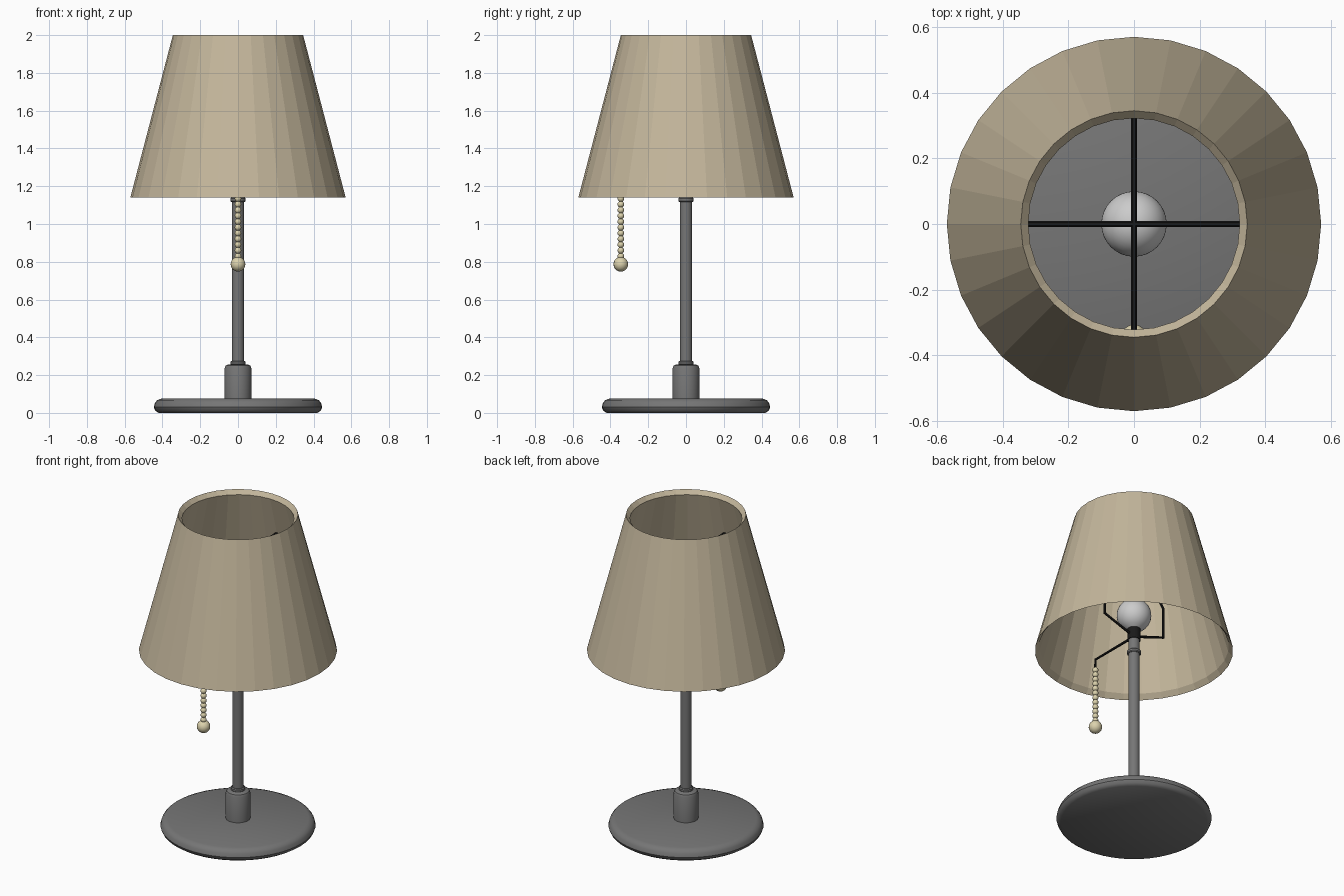
import bpy, bmesh, math

if "Cube" in bpy.data.objects:
    bpy.data.objects.remove(bpy.data.objects["Cube"])


def material(name, rgb):
    m = bpy.data.materials.new(name)
    m.diffuse_color = (*rgb, 1)
    m.use_nodes = True
    m.node_tree.nodes["Principled BSDF"].inputs["Base Color"].default_value = m.diffuse_color
    return m


TAN = material("fabric_tan", (0.55, 0.47, 0.33))
DARK = material("dark_metal", (0.18, 0.18, 0.18))
BLACK = material("black_wire", (0.01, 0.01, 0.01))
BEAD = material("pale_brass", (0.72, 0.65, 0.42))


def finish(ob, mat, smooth):
    if mat:
        ob.data.materials.append(mat)
    if smooth:
        bpy.ops.object.select_all(action='DESELECT')
        ob.select_set(True)
        bpy.context.view_layer.objects.active = ob
        bpy.ops.object.shade_smooth_by_angle(angle=math.radians(35))
    return ob


def add_mesh(name, bm, mat=None, smooth=True):
    bmesh.ops.recalc_face_normals(bm, faces=bm.faces)
    me = bpy.data.meshes.new(name)
    bm.to_mesh(me)
    bm.free()
    ob = bpy.data.objects.new(name, me)
    bpy.context.collection.objects.link(ob)
    return finish(ob, mat, smooth)


def lathe(name, profile, sides, mat=None, smooth=True, closed=False):
    """Spin (radius, z) points around the z axis."""
    bm = bmesh.new()
    pts = list(profile) + ([profile[0]] if closed else [])
    rings = [[bm.verts.new((r * math.cos(math.tau * i / sides),
                            r * math.sin(math.tau * i / sides), z))
              for i in range(sides)] for r, z in pts]
    for a, b in zip(rings, rings[1:]):
        for i in range(sides):
            j = (i + 1) % sides
            bm.faces.new((a[i], a[j], b[j], b[i]))
    bmesh.ops.remove_doubles(bm, verts=bm.verts, dist=1e-5)
    return add_mesh(name, bm, mat, smooth)


def wire(name, points, radius=0.008):
    cu = bpy.data.curves.new(name, 'CURVE')
    cu.dimensions = '3D'
    cu.bevel_depth = radius
    cu.bevel_resolution = 1
    cu.use_fill_caps = True
    sp = cu.splines.new('POLY')
    sp.points.add(len(points) - 1)
    for p, co in zip(sp.points, points):
        p.co = (*co, 1)
    ob = bpy.data.objects.new(name, cu)
    bpy.context.collection.objects.link(ob)
    bpy.ops.object.select_all(action='DESELECT')
    ob.select_set(True)
    bpy.context.view_layer.objects.active = ob
    bpy.ops.object.convert(target='MESH')
    return finish(bpy.context.object, BLACK, True)


# Faceted shade: thin wall with rims sloping inward
lathe("shade", [(0.57, 1.14), (0.345, 2.0), (0.322, 1.975), (0.545, 1.17)],
      32, TAN, smooth=False, closed=True)

# Base disc with rounded edge
lathe("base", [(0, 0), (0.42, 0), (0.438, 0.012), (0.446, 0.03), (0.44, 0.052),
               (0.428, 0.067), (0.405, 0.076), (0, 0.076)], 48, DARK)

# Sleeve, pole and its collars
lathe("sleeve", [(0, 0.07), (0.071, 0.07), (0.071, 0.237), (0.065, 0.25),
                 (0.052, 0.257), (0, 0.257)], 32, DARK)
lathe("pole", [(0, 0.25), (0.033, 0.25), (0.033, 1.215), (0, 1.215)], 32, DARK)
for name, z in (("lower_collar", 0.264), ("upper_collar", 1.128)):
    lathe(name, [(0, z - 0.011), (0.036, z - 0.011), (0.041, z - 0.006),
                 (0.041, z + 0.006), (0.036, z + 0.011), (0, z + 0.011)], 32, DARK)

# Socket and bulb
lathe("socket", [(0, 1.21), (0.038, 1.21), (0.038, 1.295), (0, 1.295)], 24, BLACK)
bulb = [(0, 1.28), (0.035, 1.28)]
bulb += [(0.1 * math.sin(math.radians(a)), 1.375 - 0.1 * math.cos(math.radians(a)))
         for a in range(25, 181, 12)]
bulb.append((0, 1.475))
lathe("bulb", bulb, 32)

# Wire frame: harp arms around the bulb, cross bars holding the shade
for side, s in (("right", 1), ("left", -1)):
    wire(side + "_harp", [(0, 0, 1.235), (s * 0.22, 0, 1.31), (s * 0.22, 0, 1.5),
                          (s * 0.18, 0, 1.56), (0, 0, 1.73)])
wire("cross_bar_x", [(-0.39, 0, 1.73), (0.39, 0, 1.73)], 0.009)
wire("cross_bar_y", [(0, -0.39, 1.73), (0, 0.39, 1.73)], 0.009)

# Pull switch arm and bead chain
CHAIN_Y = -0.345
wire("switch_arm", [(0, 0, 1.235), (0, CHAIN_Y, 1.235), (0, CHAIN_Y, 1.16)])
bm = bmesh.new()
beads = [(1.165 - 0.0305 * i, 0.0175) for i in range(12)] + [(0.787, 0.039)]
for z, r in beads:
    new = bmesh.ops.create_uvsphere(bm, u_segments=16, v_segments=10, radius=r)["verts"]
    bmesh.ops.translate(bm, verts=new, vec=(0, CHAIN_Y, z))
add_mesh("pull_chain", bm, BEAD)
